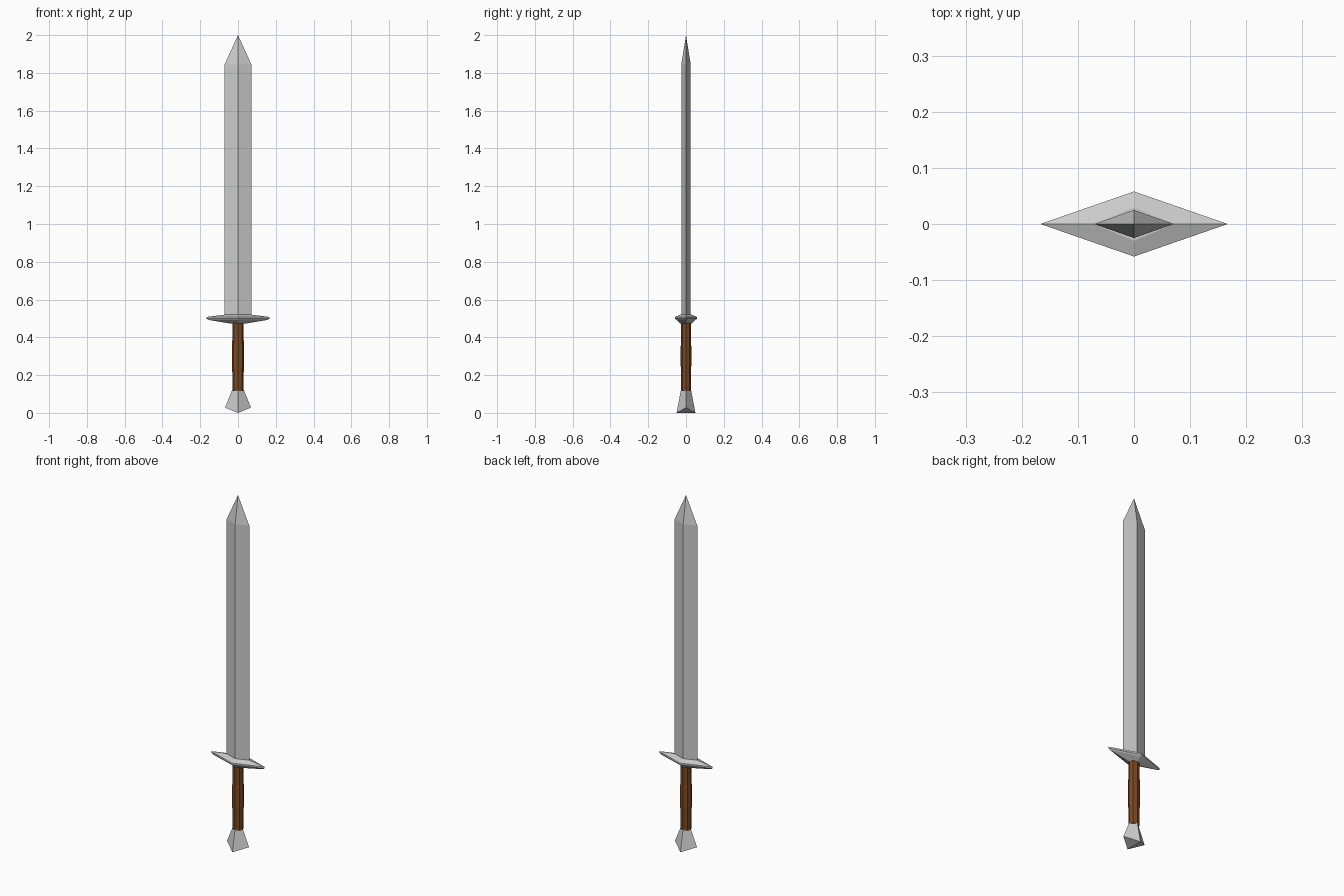
import bpy, bmesh
from math import cos, sin, tau

if "Cube" in bpy.data.objects:
    bpy.data.objects.remove(bpy.data.objects["Cube"])


def loft(name, rings, sides=4, material=None):
    """Stack closed rings (half_x, half_y, z), vertices on the axes; (0, 0, z) is a point."""
    bm = bmesh.new()
    loops = []
    for hx, hy, z in rings:
        if hx == 0:
            loops.append([bm.verts.new((0, 0, z))])
        else:
            loops.append([bm.verts.new((hx * cos(tau * i / sides), hy * sin(tau * i / sides), z))
                          for i in range(sides)])
    for a, b in zip(loops, loops[1:]):
        for i in range(sides):
            j = (i + 1) % sides
            if len(b) == 1:
                bm.faces.new((a[i], a[j], b[0]))
            else:
                bm.faces.new((a[i], a[j], b[j], b[i]))
    for loop in (loops[0], loops[-1]):
        if len(loop) > 2:
            bm.faces.new(loop)
    bmesh.ops.recalc_face_normals(bm, faces=bm.faces)
    mesh = bpy.data.meshes.new(name)
    bm.to_mesh(mesh)
    bm.free()
    obj = bpy.data.objects.new(name, mesh)
    bpy.context.collection.objects.link(obj)
    if material:
        mesh.materials.append(material)
    return obj


leather = bpy.data.materials.new("brown_leather")
leather.diffuse_color = (0.2, 0.065, 0.017, 1)
leather.use_nodes = True
leather.node_tree.nodes["Principled BSDF"].inputs["Base Color"].default_value = leather.diffuse_color

# Diamond-section blade with a pointed tip
loft("blade", [(0.071, 0.025, 0.5), (0.071, 0.025, 1.845), (0, 0, 2.0)])

# Diamond crossguard, bevelled above and below
loft("crossguard", [(0.035, 0.03, 0.472), (0.155, 0.05, 0.492), (0.167, 0.058, 0.499),
                    (0.167, 0.058, 0.508), (0.071, 0.03, 0.52)])

# Octagonal grip with a slight swell in the middle
loft("grip", [(0.03, 0.026, 0.115), (0.03, 0.026, 0.21), (0.033, 0.028, 0.25),
              (0.033, 0.028, 0.35), (0.03, 0.026, 0.39), (0.03, 0.026, 0.475)],
     sides=8, material=leather)

# Flared pommel; its side corners are lifted so the base folds along a ridge
pommel = loft("pommel", [(0.069, 0.05, 0), (0.031, 0.027, 0.12)])
for v in pommel.data.vertices:
    if v.co.z < 0.01 and abs(v.co.x) > 0.01:
        v.co.z = 0.028
bm = bmesh.new()
bm.from_mesh(pommel.data)
bm.verts.ensure_lookup_table()
bmesh.ops.connect_verts(bm, verts=[bm.verts[1], bm.verts[3]])
bm.to_mesh(pommel.data)
bm.free()
